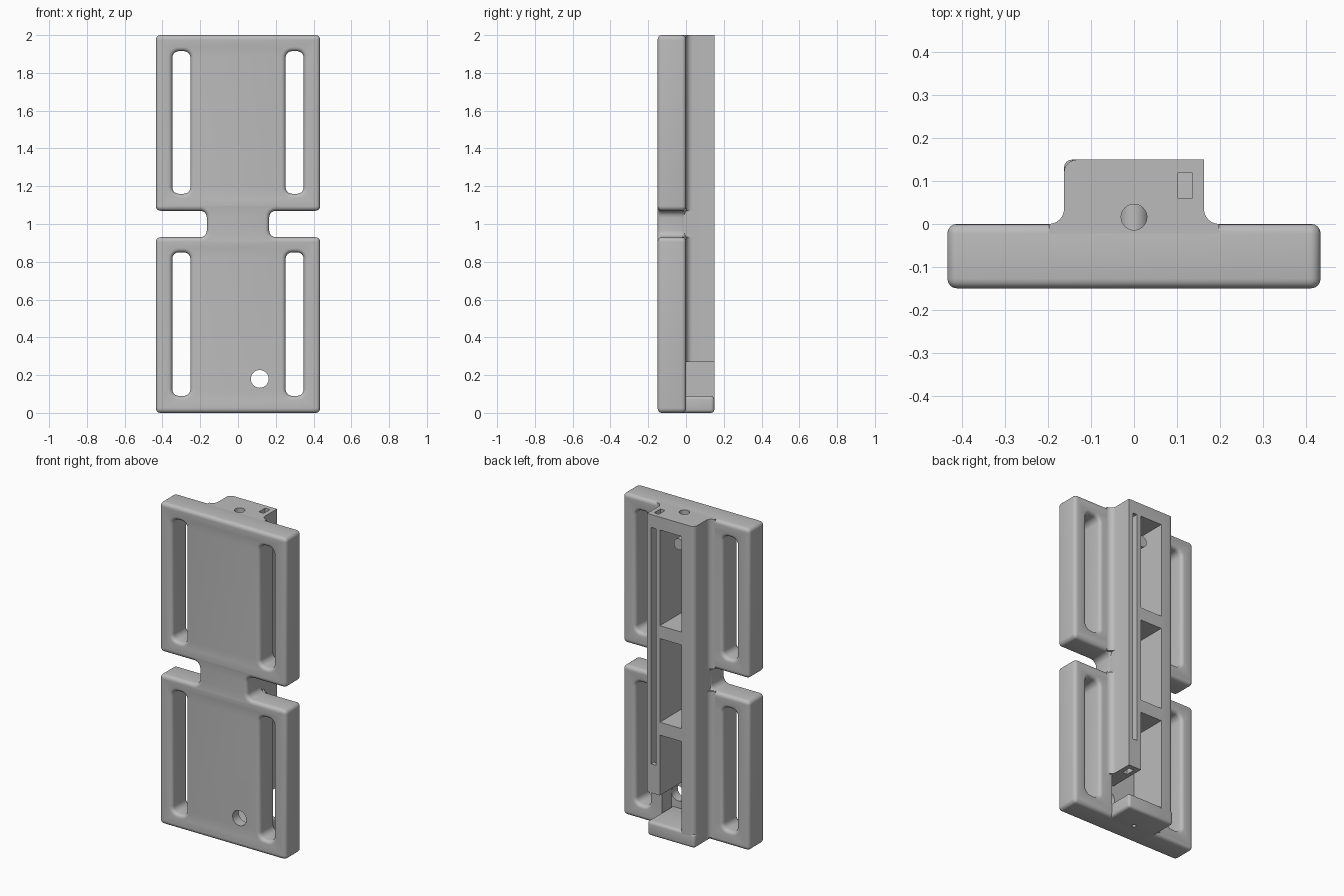
import bpy, bmesh, math
from mathutils import Vector, Matrix

cube = bpy.data.objects.get("Cube")
if cube:
    bpy.data.objects.remove(cube)

grey = bpy.data.materials.new("light grey")
grey.use_nodes = True
grey.diffuse_color = (0.5, 0.5, 0.5, 1)
grey.node_tree.nodes["Principled BSDF"].inputs["Base Color"].default_value = (0.5, 0.5, 0.5, 1)


def add_object(name, bm):
    bmesh.ops.remove_doubles(bm, verts=bm.verts, dist=0.0001)
    bmesh.ops.recalc_face_normals(bm, faces=bm.faces)
    mesh = bpy.data.meshes.new(name)
    bm.to_mesh(mesh)
    bm.free()
    mesh.materials.clear()
    mesh.materials.append(grey)
    obj = bpy.data.objects.new(name, mesh)
    bpy.context.collection.objects.link(obj)
    return obj


def box(name, x, y, z, bevel=0):
    bm = bmesh.new()
    bmesh.ops.create_cube(bm, size=1)
    for v in bm.verts:
        v.co = [(a + b) / 2 + c * (b - a) for (a, b), c in zip((x, y, z), v.co)]
    if bevel:
        bmesh.ops.bevel(bm, geom=bm.edges[:], offset=bevel, segments=4,
                        affect='EDGES', profile=0.5)
    return add_object(name, bm)


def cylinder(name, radius, start, end):
    start, end = Vector(start), Vector(end)
    axis = end - start
    bm = bmesh.new()
    turn = axis.to_track_quat('Z', 'Y').to_matrix().to_4x4()
    bmesh.ops.create_cone(bm, cap_ends=True, segments=40, radius1=radius, radius2=radius,
                          depth=axis.length,
                          matrix=Matrix.Translation((start + end) / 2) @ turn)
    return add_object(name, bm)


def rounded(corners, steps=6):
    """Replace each (x, y, radius) corner with a tangent arc."""
    pts = []
    for i, (x, y, r) in enumerate(corners):
        p = Vector((x, y))
        if r == 0:
            pts.append(p)
            continue
        a = (Vector(corners[i - 1][:2]) - p).normalized()
        b = (Vector(corners[(i + 1) % len(corners)][:2]) - p).normalized()
        for k in range(steps + 1):
            t = math.pi / 2 * k / steps
            pts.append(p + r * (a * (1 - math.sin(t)) + b * (1 - math.cos(t))))
    return pts


def cut(obj, cutters):
    for c in cutters:
        mod = obj.modifiers.new("cut", 'BOOLEAN')
        mod.object, mod.operation, mod.solver = c, 'DIFFERENCE', 'EXACT'
    bpy.context.view_layer.update()
    result = bpy.data.meshes.new_from_object(
        obj.evaluated_get(bpy.context.evaluated_depsgraph_get()))
    obj.modifiers.clear()
    obj.data = result


# Plate outline with two side notches, and four rounded slots
W, N, R = 0.435, 0.165, 0.025
half = [(W, 0, R), (W, 0.93, R), (N, 0.93, 0.035), (N, 1.07, 0.035), (W, 1.07, R), (W, 2, R)]
loops = [rounded(half + [(-x, z, r) for x, z, r in reversed(half)])]
for side in (-1, 1):
    for low, high in ((0.09, 0.85), (1.16, 1.915)):
        xa, xb = sorted((side * 0.252, side * 0.348))
        loops.append(rounded([(xa, low, 0.035), (xb, low, 0.035),
                              (xb, high, 0.035), (xa, high, 0.035)]))

curve = bpy.data.curves.new("plate_outline", 'CURVE')
curve.dimensions, curve.fill_mode = '2D', 'BOTH'
curve.bevel_depth, curve.offset, curve.bevel_resolution = 0.022, -0.022, 3
curve.extrude = 0.075 - 0.022
for pts in loops:
    spline = curve.splines.new('POLY')
    spline.points.add(len(pts) - 1)
    for sp, p in zip(spline.points, pts):
        sp.co = (p.x, p.y, 0, 1)
    spline.use_cyclic_u = True
outline = bpy.data.objects.new("plate_outline", curve)
bpy.context.collection.objects.link(outline)
bpy.context.view_layer.update()
flat = bpy.data.meshes.new_from_object(
    outline.evaluated_get(bpy.context.evaluated_depsgraph_get()))
bm = bmesh.new()
bm.from_mesh(flat)
bm.transform(Matrix.Translation((0, -0.075, 0)) @ Matrix.Rotation(math.pi / 2, 4, 'X'))
plate = add_object("plate", bm)
bpy.data.objects.remove(outline)

# Rear spine: flared foot fillets, one rounded and one square rear edge
S, F = 0.163, 0.035
profile = rounded([(-S - F, -0.04, 0), (S + F, -0.04, 0), (S + F, 0, 0), (S, 0, F),
                   (S, 0.15, 0), (-S, 0.15, 0.03), (-S, 0, F), (-S - F, 0, 0)])
bm = bmesh.new()
face = bm.faces.new([bm.verts.new((p.x, p.y, 0.022)) for p in profile])
ext = bmesh.ops.extrude_face_region(bm, geom=[face])
for v in ext["geom"]:
    if isinstance(v, bmesh.types.BMVert):
        v.co.z = 2
spine = add_object("spine", bm)

# Rounded foot closing the lower end
foot = box("foot", (-S, S), (-0.13, 0.15), (0, 0.09), 0.018)

# Cutters: three pockets, open lower bay, holes, wire channel and its slit
P, floor = 0.075, -0.09
pockets = [box("pocket_cutter", (-P, P), (floor, 0.3), z)
           for z in ((1.325, 1.92), (0.725, 1.245), (0.012, 0.645))]
bay = box("bay_cutter", (-P + 0.01, S + 0.0005), (floor, 0.3), (0.012, 0.27))
spine_bay = box("spine_bay_cutter", (-P + 0.01, 0.3), (floor, 0.3), (0.012, 0.27))
top_hole = cylinder("top_hole_cutter", 0.03, (0, 0.016, 1.85), (0, 0.016, 2.1))
low_hole = cylinder("low_hole_cutter", 0.012, (0, 0, -0.1), (0, 0, 0.2))
front_hole = cylinder("front_hole_cutter", 0.047, (0.115, -0.3, 0.18), (0.115, 0.05, 0.18))
channel = box("channel_cutter", (0.102, 0.135), (0.06, 0.12), (0.1, 2.1))
slit = box("slit_cutter", (0.103, 0.134), (0.1, 0.3), (0.45, 1.92))
notches = [box("notch_cutter", x, (-0.3, 0.3), (0.93, 1.07))
           for x in ((S + 0.0005, 0.5), (-0.5, -S - 0.0005))]

cut(plate, pockets + [bay, top_hole, low_hole, front_hole])
cut(spine, pockets + [spine_bay, top_hole, channel, slit] + notches)
cut(foot, [low_hole])
for c in pockets + [bay, spine_bay, top_hole, low_hole, front_hole, channel, slit] + notches:
    bpy.data.objects.remove(c)

# Peg standing in the upper pocket
peg = cylinder("peg", 0.035, (0, floor - 0.02, 1.82), (0, 0.07, 1.82))

for obj in (plate, spine, foot, peg):
    bpy.ops.object.select_all(action='DESELECT')
    obj.select_set(True)
    bpy.context.view_layer.objects.active = obj
    bpy.ops.object.shade_smooth_by_angle(angle=math.radians(35))
